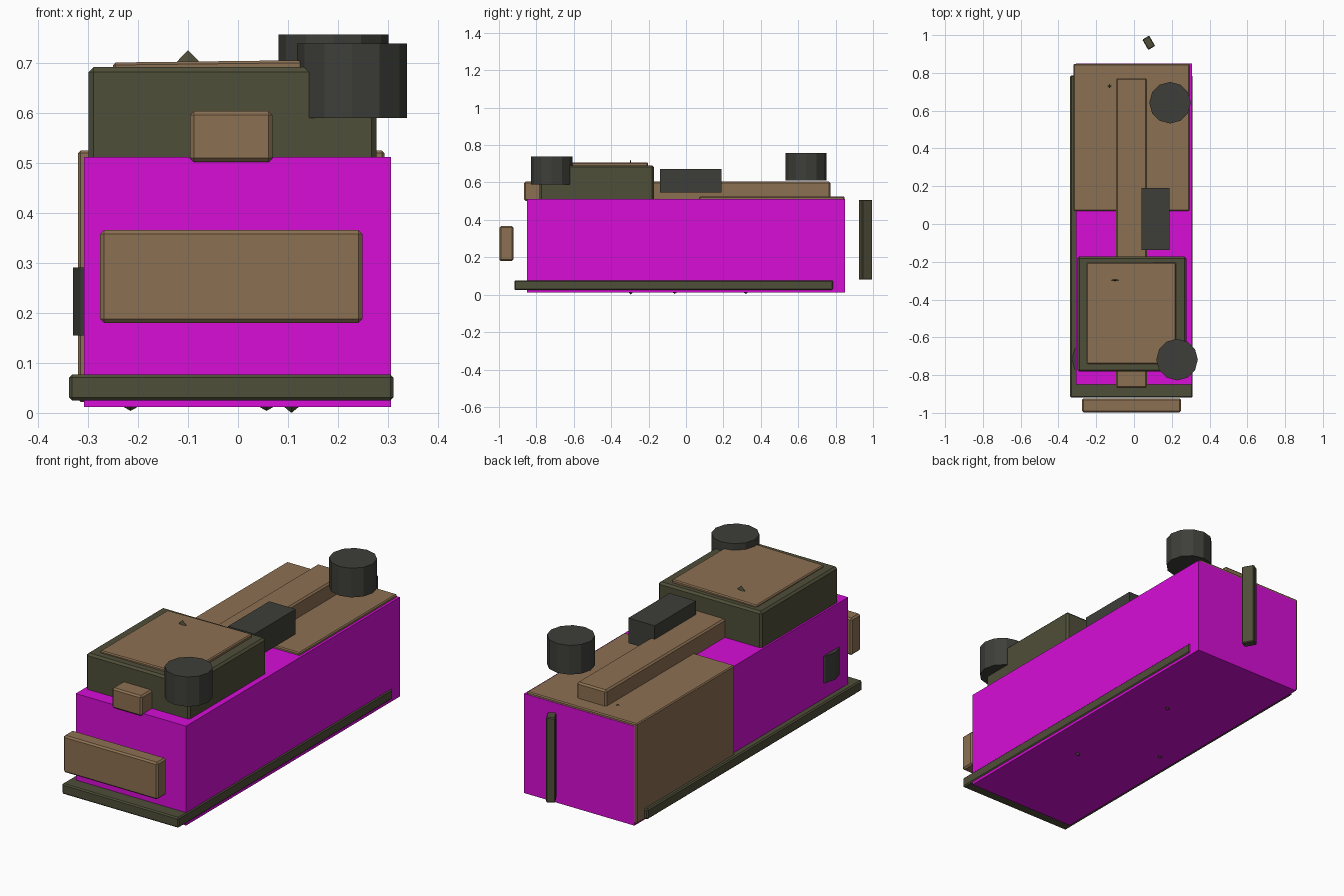
import bpy
import math

if "Cube" in bpy.data.objects:
    bpy.data.objects.remove(bpy.data.objects["Cube"])


def material(name, rgb):
    m = bpy.data.materials.new(name)
    m.diffuse_color = (*rgb, 1)
    m.use_nodes = True
    m.node_tree.nodes["Principled BSDF"].inputs["Base Color"].default_value = m.diffuse_color
    return m


MAGENTA = material("magenta", (0.68, 0.004, 0.68))
BROWN = material("weathered brown", (0.262, 0.162, 0.084))
OLIVE = material("olive green", (0.078, 0.077, 0.041))
DARK = material("dark grey", (0.048, 0.048, 0.041))


def finish(name, mat):
    ob = bpy.context.object
    ob.name = name
    ob.data.materials.append(mat)
    return ob


def box(name, mat, x, y, z, bevel=0.0, rot=(0, 0, 0)):
    """Box from (min, max) ranges, with an optional worn edge."""
    mid = [(a + b) / 2 for a, b in (x, y, z)]
    bpy.ops.mesh.primitive_cube_add(size=1, location=mid)
    ob = finish(name, mat)
    size = [b - a for a, b in (x, y, z)]
    for v in ob.data.vertices:
        v.co = [c * s for c, s in zip(v.co, size)]
    ob.rotation_euler = [math.radians(a) for a in rot]
    if bevel:
        mod = ob.modifiers.new("worn edge", "BEVEL")
        mod.width = bevel
        mod.segments = 1
    return ob


def drum(name, x, y, z0, z1):
    bpy.ops.mesh.primitive_cylinder_add(vertices=12, radius=0.11, depth=z1 - z0,
                                        location=(x, y, (z0 + z1) / 2))
    return finish(name, DARK)


def spike(name, x, y, z, height, width, thick):
    """Tiny pointed fin; a negative height points down."""
    bpy.ops.mesh.primitive_cone_add(vertices=4, radius1=1, depth=abs(height),
                                    location=(x, y, z + height / 2))
    ob = finish(name, OLIVE)
    ob.scale = (width, thick, 1)
    if height < 0:
        ob.rotation_euler.x = math.pi
    return ob


# Main hull and the skirt around its base
box("hull", MAGENTA, (-0.308, 0.306), (-0.85, 0.85), (0.012, 0.512))
box("base_skirt", OLIVE, (-0.338, 0.311), (-0.918, 0.787), (0.025, 0.077), 0.006)

# Rear shell and the long beam along the roof
box("rear_shell", BROWN, (-0.32, 0.293), (0.07, 0.848), (0.022, 0.525), 0.005)
box("roof_beam", BROWN, (-0.096, 0.069), (-0.867, 0.772), (0.502, 0.604), 0.008)

# Raised cabin with a slightly tilted hatch
box("cabin", OLIVE, (-0.299, 0.277), (-0.782, -0.172), (0.49, 0.692), 0.01)
box("cabin_hatch", BROWN, (-0.25, 0.222), (-0.74, -0.203), (0.675, 0.704), 0.005, (0, -0.7, 0))
spike("hatch_fin", -0.1, -0.297, 0.7, 0.026, 0.025, 0.005)
spike("shell_stud", -0.13, 0.73, 0.524, 0.006, 0.014, 0.014)

# Roof equipment box and drums; the lower drum pokes through the left wall
box("roof_box", DARK, (0.041, 0.188), (-0.138, 0.19), (0.546, 0.672))
drum("front_drum", 0.228, -0.718, 0.59, 0.739)
drum("rear_drum", 0.191, 0.642, 0.61, 0.757)
drum("side_drum", -0.22, -0.715, 0.155, 0.291)

# Front bumper plate and rear upright post
box("front_plate", BROWN, (-0.276, 0.249), (-0.997, -0.923), (0.18, 0.366), 0.008)
box("rear_post", OLIVE, (0.057, 0.099), (0.928, 0.991), (0.08, 0.507), 0.004, (0, 0, 30))

# Small studs under the hull
for i, (x, y) in enumerate(((0.107, -0.295), (-0.215, -0.06), (0.057, 0.32))):
    spike(f"under_stud_{i + 1}", x, y, 0.013, -0.013 if i == 0 else -0.009, 0.016, 0.012)
